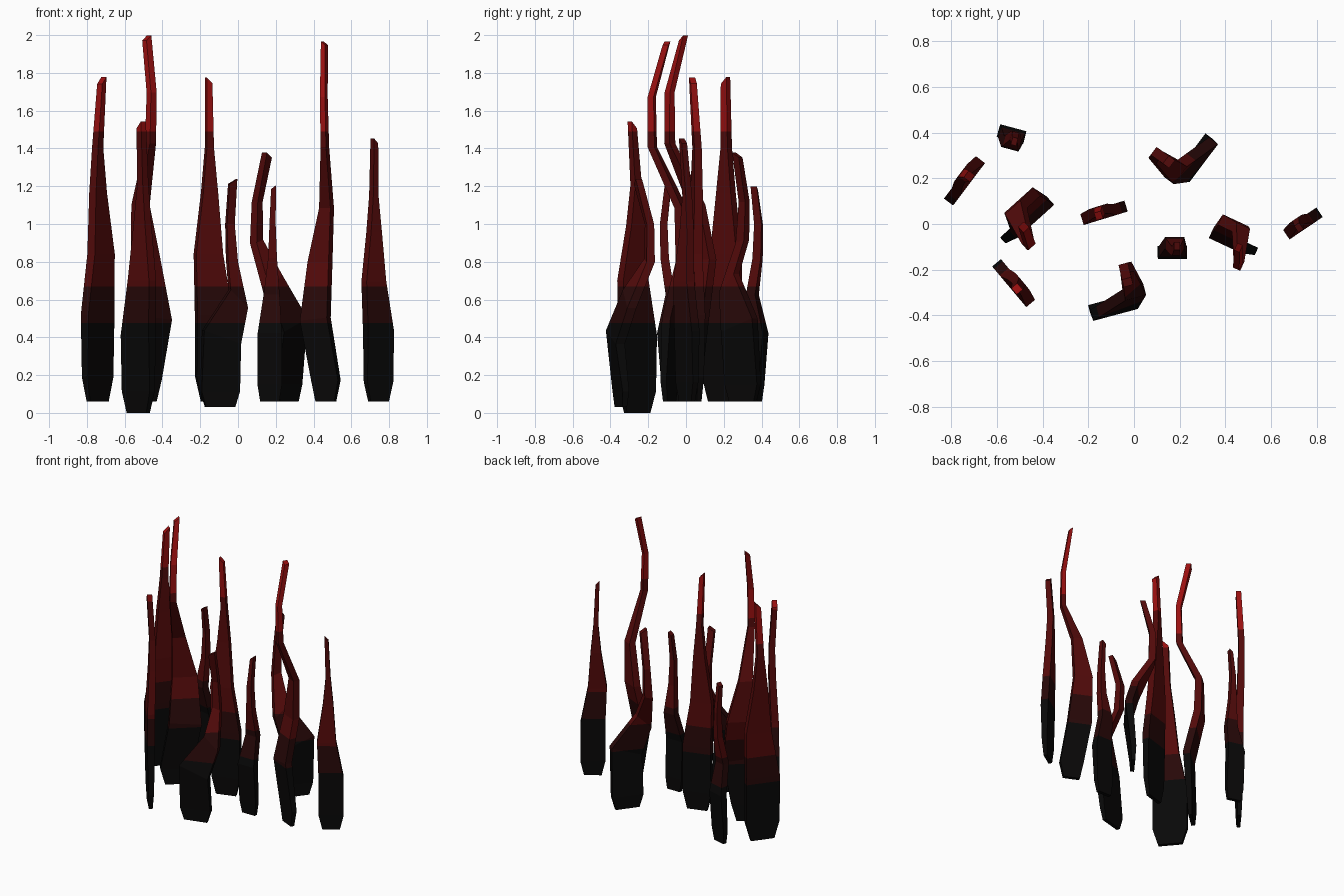
import bpy, bmesh
from math import radians
from mathutils import Matrix, Vector

cube = bpy.data.objects.get("Cube")
if cube:
    bpy.data.objects.remove(cube, do_unlink=True)


def make_material(name, red, rest):
    material = bpy.data.materials.new(name)
    colour = (red, rest, rest, 1)
    material.diffuse_color = colour
    material.use_nodes = True
    shader = next(n for n in material.node_tree.nodes if n.type == 'BSDF_PRINCIPLED')
    shader.inputs["Base Color"].default_value = colour
    return material


materials = [
    make_material("charred black", .0026, .0024),
    make_material("smoky maroon", .021, .0025),
    make_material("deep red", .085, .003),
    make_material("bright red", .32, .005),
]
band_heights = (.475, .67, 1.49)

# Blade thickness from root to tip
thickness = (.025, .035, .05, .05, .045, .04, .034)

# Blade families: height share, sideways bend, depth bend, width share, ring tilt
straight = [
    (0, 0, 0, .7, 0), (.075, 0, 0, 1, 0), (.27, 0, 0, 1, 0),
    (.46, -.03, 0, .76, 0), (.65, -.02, .012, .42, 0),
    (.79, -.02, .015, .2, 0), (1, -.03, -.005, .16, -1),
]
crooked = [
    (0, 0, 0, .7, 0), (.06, 0, 0, 1, 0), (.23, -.057, -.01, 1, .1),
    (.39, -.062, .06, .78, 0), (.54, -.022, .056, .42, 0),
    (.71, .034, -.085, .2, 0), (.85, .03, -.09, .19, 0), (1, 0, -.018, .16, -.8),
]
hooked = [
    (0, 0, 0, .76, 0), (.07, 0, 0, 1, 0), (.31, 0, -.03, .96, -.35),
    (.48, .105, .02, .45, -1), (.65, .1, .13, .26, -.3),
    (.81, .09, .133, .2, 0), (1, .088, .07, .2, .6),
]
wavy = [
    (0, 0, 0, .78, 0), (.08, 0, .005, 1, 0), (.32, 0, .02, .98, 0),
    (.5, -.01, -.025, .65, 0), (.67, -.015, .005, .36, 0),
    (.83, -.015, .01, .25, 0), (1, -.02, -.012, .2, -.8),
]


def blade(name, family, x, y, bottom, top, angle, width, mirror=1):
    bm = bmesh.new()
    turn = Matrix.Rotation(radians(angle), 3, 'Z')
    rings = []
    for i, (share, side, depth, w, tilt) in enumerate(family):
        half_w = w * width / 2
        half_t = thickness[min(i, len(thickness) - 1)] / 2
        ring = []
        for a, b in ((-1, -1), (1, -1), (1, 1), (-1, 1)):
            local = Vector(((side + a * half_w) * mirror, depth + b * half_t, a * half_w * tilt))
            height = bottom + share * (top - bottom)
            ring.append(bm.verts.new(turn @ local + Vector((x, y, height))))
        rings.append(ring)
    for low, high in zip(rings, rings[1:]):
        for k in range(4):
            n = (k + 1) % 4
            bm.faces.new((low[k], low[n], high[n], high[k]))
    bm.faces.new(rings[0][::-1])
    bm.faces.new(rings[-1])
    # Cut the colour bands and assign them by height
    for height in band_heights:
        bmesh.ops.bisect_plane(bm, geom=bm.verts[:] + bm.edges[:] + bm.faces[:],
                               plane_co=(0, 0, height), plane_no=(0, 0, 1))
    bmesh.ops.recalc_face_normals(bm, faces=bm.faces[:])
    for face in bm.faces:
        z = face.calc_center_median().z
        face.material_index = sum(z > h for h in band_heights)
    mesh = bpy.data.meshes.new(name)
    bm.to_mesh(mesh)
    bm.free()
    for material in materials:
        mesh.materials.append(material)
    bpy.context.collection.objects.link(bpy.data.objects.new(name, mesh))


# Straight blades
blade("far_right_blade", straight, -.743, .188, .06, 1.76, 53, .23, -1)
blade("front_right_blade", straight, -.528, -.258, 0, 1.525, -50, .23, -1)
blade("middle_blade", straight, -.128, .05, .06, 1.76, 17, .195)
blade("far_left_blade", straight, .744, .005, .06, 1.44, 34, .165)

# Tall crooked blades
blade("tall_right_blade", crooked, -.495, 0, .06, 1.985, 42, .215, -1)
blade("tall_left_blade", crooked, .465, -.087, .06, 1.957, -25, .157)

# Hooked blades
blade("front_hooked_blade", hooked, -.095, -.345, .03, 1.225, 15, .21)
blade("back_hooked_blade", hooked, .262, .3, .06, 1.365, 53, .215, -1)

# Short wavy blades
blade("back_short_blade", wavy, -.54, .378, .06, 1.19, -15, .12, -1)
blade("front_short_blade", wavy, .168, -.108, .06, 1.195, 180, .13)
